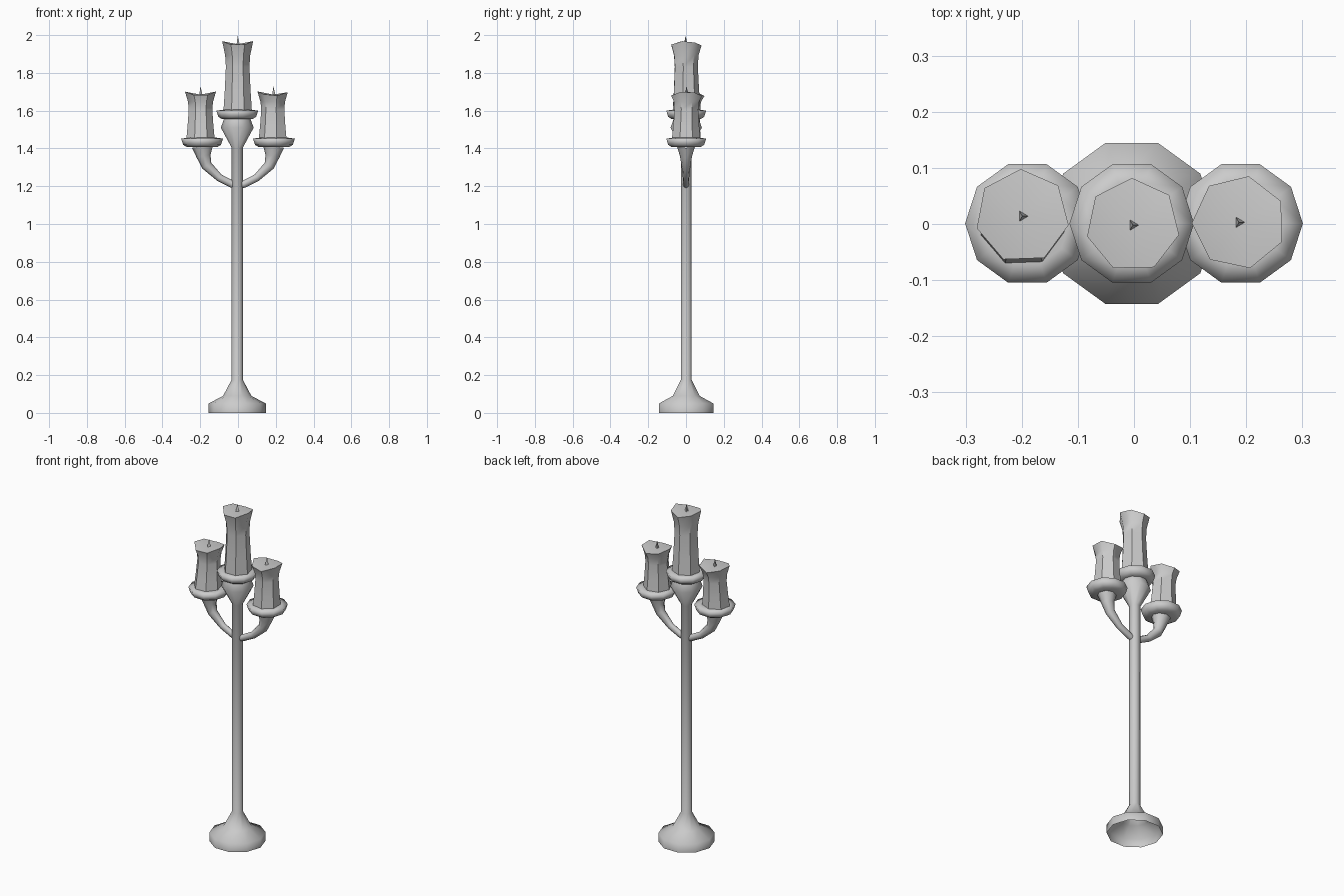
import bpy, bmesh, math
from mathutils import Vector

if "Cube" in bpy.data.objects:
    bpy.data.objects.remove(bpy.data.objects["Cube"], do_unlink=True)

GREY = (0.6, 0.6, 0.6, 1)
mat = bpy.data.materials.new("plain grey")
mat.use_nodes = True
mat.diffuse_color = GREY
mat.node_tree.nodes["Principled BSDF"].inputs["Base Color"].default_value = GREY


def loft(name, rings, tip=None, smooth=180):
    """Skin equal-sized point rings, optionally closing the last one to a tip point."""
    bm = bmesh.new()
    loops = [[bm.verts.new(p) for p in ring] for ring in rings]
    n = len(loops[0])
    for a, b in zip(loops, loops[1:]):
        for i in range(n):
            j = (i + 1) % n
            bm.faces.new((a[i], a[j], b[j], b[i]))
    if tip is not None:
        t = bm.verts.new(tip)
        for i in range(n):
            bm.faces.new((loops[-1][i], loops[-1][(i + 1) % n], t))
    mesh = bpy.data.meshes.new(name)
    bm.to_mesh(mesh)
    bm.free()
    mesh.materials.append(mat)
    ob = bpy.data.objects.new(name, mesh)
    bpy.context.collection.objects.link(ob)
    bpy.ops.object.select_all(action='DESELECT')
    ob.select_set(True)
    bpy.context.view_layer.objects.active = ob
    if smooth >= 180:
        bpy.ops.object.shade_smooth()
    elif smooth > 0:
        bpy.ops.object.shade_smooth_by_angle(angle=math.radians(smooth))
    return ob


def circle(x, y, z, r, n, turn=0.0, wave=0.0):
    """Horizontal ring; wave makes its height uneven."""
    pts = []
    for i in range(n):
        a = turn + math.tau * i / n
        pts.append(Vector((x + r * math.cos(a), y + r * math.sin(a),
                           z + wave * math.cos(2 * a))))
    return pts


def lathe(name, x, profile):
    return loft(name, [circle(x, 0.001, z, r, 10) for r, z in profile])


def dish(name, x, z):
    prof = [(0.03, 0), (0.08, 0), (0.1, 0.012), (0.111, 0.045), (0.075, 0.05)]
    rings = [circle(x, 0.001, z + h, r, 10) for r, h in prof]
    return loft(name, rings, tip=(x, 0.001, z + 0.05))


def candle(name, x, y, bottom, top, turn):
    # waisted wax body with an uneven rim
    h = top - bottom
    prof = [(0.077, 0), (0.07, 0.3), (0.064, 0.65), (0.068, 0.82)]
    rings = [circle(x, y * f, bottom + h * f, r, 7, turn) for r, f in prof]
    rings.append(circle(x, y, top, 0.084, 7, turn, 0.012))
    loft(name, rings, tip=(x, y, top - 0.005), smooth=50)
    # three-sided wick
    loft(name + "_wick", [circle(x, y, top - 0.01, 0.012, 3)],
         tip=(x, y, top + 0.04), smooth=0)


def arm(name, side):
    # curved tube widening towards the dish
    path = [(0.0, 1.205, 0.018), (0.03, 1.21, 0.019), (0.1, 1.246, 0.02),
            (0.166, 1.31, 0.028), (0.182, 1.36, 0.038), (0.188, 1.41, 0.056)]
    pts = [Vector((x, 0, z)) for x, z, r in path]
    rings = []
    for i, p in enumerate(pts):
        d = (pts[min(i + 1, len(pts) - 1)] - pts[max(i - 1, 0)]).normalized()
        across = Vector((d.z, 0, -d.x))
        ring = []
        for k in range(8):
            a = math.tau * k / 8
            q = p + path[i][2] * (across * math.cos(a) + Vector((0, 0.85, 0)) * math.sin(a))
            ring.append(Vector((q.x * side, q.y, q.z)))
        rings.append(ring if side > 0 else ring[::-1])
    loft(name, rings)


# Stand: hollow foot, pole and bulb
lathe("stand", -0.004, [
    (0.151, 0), (0.151, 0.05), (0.075, 0.09), (0.03, 0.175), (0.03, 1.405),
    (0.087, 1.51), (0.07, 1.556)])

# Arms and dishes
for label, side in (("left", 1), ("right", -1)):
    arm(label + "_arm", side)
    dish(label + "_dish", 0.19 * side, 1.407)
dish("middle_dish", -0.004, 1.555)

# Candles
candle("left_candle", 0.187, 0.003, 1.45, 1.69, math.radians(78))
candle("right_candle", -0.199, 0.014, 1.45, 1.69, math.radians(92))
candle("middle_candle", -0.002, -0.002, 1.60, 1.957, math.radians(91))
